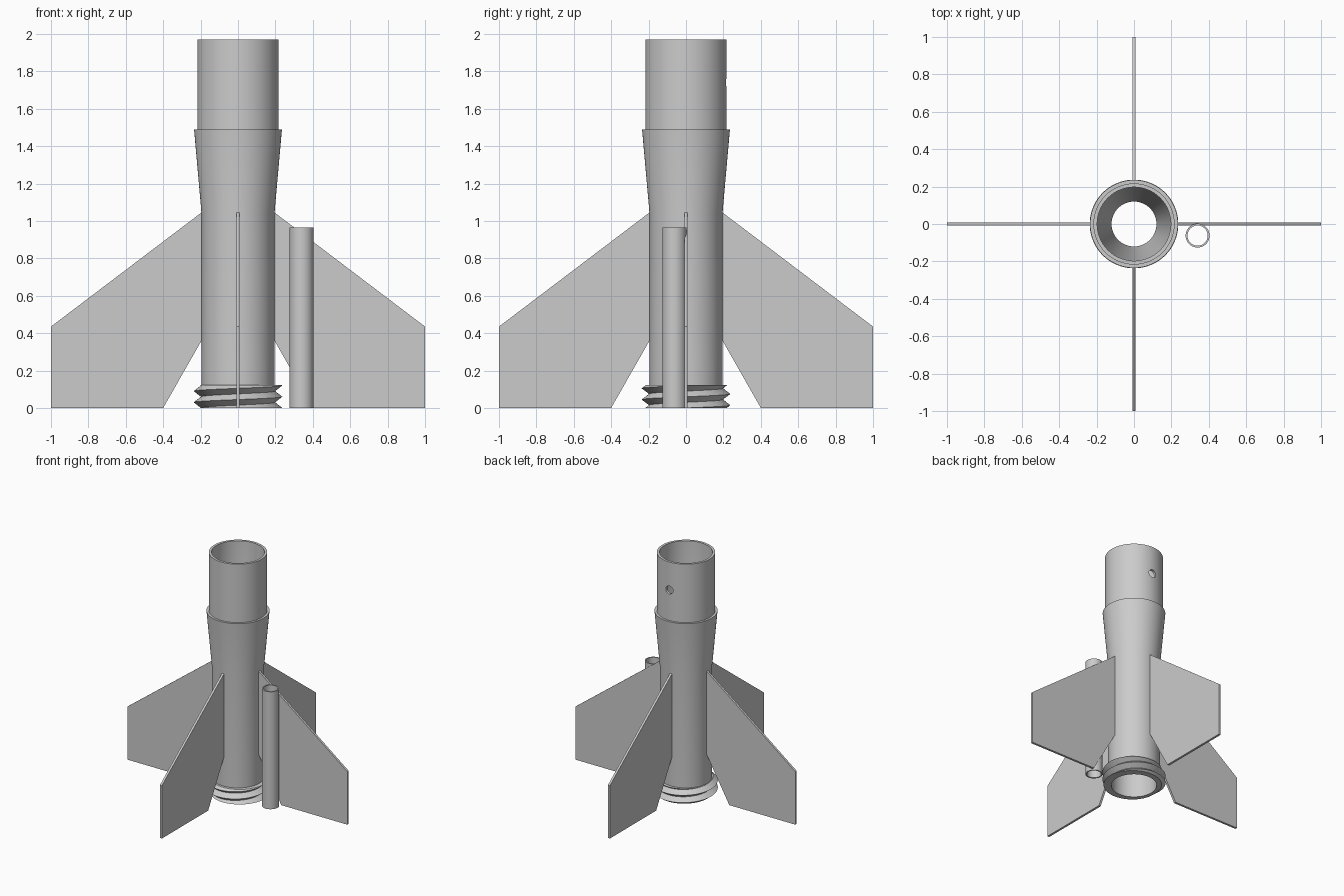
import bpy, bmesh, math
from mathutils import Vector

cube = bpy.data.objects.get("Cube")
if cube:
    bpy.data.objects.remove(cube, do_unlink=True)

SIDES = 64

grey = bpy.data.materials.new("plain_grey")
grey.use_nodes = True
grey.diffuse_color = (0.6, 0.6, 0.6, 1)
grey.node_tree.nodes["Principled BSDF"].inputs["Base Color"].default_value = (0.6, 0.6, 0.6, 1)


def make_object(name, bm):
    bmesh.ops.remove_doubles(bm, verts=bm.verts, dist=1e-5)
    bmesh.ops.recalc_face_normals(bm, faces=bm.faces)
    mesh = bpy.data.meshes.new(name)
    bm.to_mesh(mesh)
    bm.free()
    mesh.materials.append(grey)
    obj = bpy.data.objects.new(name, mesh)
    bpy.context.collection.objects.link(obj)
    return obj


def select_only(obj):
    bpy.ops.object.select_all(action='DESELECT')
    obj.select_set(True)
    bpy.context.view_layer.objects.active = obj


def smooth(obj):
    select_only(obj)
    bpy.ops.object.shade_smooth_by_angle(angle=math.radians(30))


def lathe(name, profile, sides=SIDES):
    """Revolve a closed (radius, height) loop around z."""
    bm = bmesh.new()
    verts = [bm.verts.new((r, 0, z)) for r, z in profile]
    edges = [bm.edges.new((verts[i - 1], verts[i])) for i in range(len(verts))]
    bmesh.ops.spin(bm, geom=verts + edges, cent=(0, 0, 0), axis=(0, 0, 1),
                   angle=math.tau, steps=sides, use_merge=True)
    return make_object(name, bm)


# Hollow body: lower tube, flared collar, upper tube and inner funnel
body = lathe("body_tube", [
    (0.17, 0), (0.195, 0), (0.195, 1.04), (0.235, 1.49), (0.217, 1.49),
    (0.217, 1.97), (0.197, 1.97), (0.197, 1.49), (0.12, 1.06),
    (0.12, 1.0), (0.17, 1.0)])

# Pin hole through the rear wall of the upper tube
bpy.ops.mesh.primitive_cylinder_add(vertices=24, radius=0.033, depth=0.2,
                                    location=(0, 0.22, 1.74),
                                    rotation=(math.pi / 2, 0, 0))
cutter = bpy.context.object
cutter.name = "pin_hole_cutter"
cutter.hide_render = True
cut = body.modifiers.new("pin_hole", 'BOOLEAN')
cut.operation = 'DIFFERENCE'
cut.solver = 'EXACT'
cut.object = cutter
select_only(body)
bpy.ops.object.modifier_apply(modifier=cut.name)
bpy.data.objects.remove(cutter, do_unlink=True)
smooth(body)


# Helical screw thread around the base, trimmed flat at both ends
def thread(name, root, crest, pitch, top):
    bm = bmesh.new()
    columns = []
    for i in range(SIDES + 1):
        turn = i / SIDES
        ring = [(root - 0.01, 0)]
        for k in range(-4, 7):
            z = min(max(pitch * (k / 2 + turn), 0), top)
            phase = (z / pitch - turn) % 1
            ring.append((root + (crest - root) * abs(2 * phase - 1), z))
        ring.append((root - 0.01, top))
        a = turn * math.tau
        columns.append([bm.verts.new((r * math.cos(a), r * math.sin(a), z)) for r, z in ring])
    for left, right in zip(columns, columns[1:]):
        for j in range(len(left) - 1):
            bm.faces.new((left[j], right[j], right[j + 1], left[j + 1]))
    bmesh.ops.dissolve_degenerate(bm, edges=bm.edges, dist=1e-5)
    return make_object(name, bm)


smooth(thread("screw_thread", 0.198, 0.237, 0.06, 0.122))


# Four flat swept fins
def fin(name, angle, half=0.009):
    outline = [(0.18, 1.055), (0.195, 1.045), (1, 0.435), (1, 0),
               (0.4, 0), (0.195, 0.36), (0.18, 0.386)]
    bm = bmesh.new()
    face = bm.faces.new([bm.verts.new((x, -half, z)) for x, z in outline])
    out = bmesh.ops.extrude_face_region(bm, geom=[face])
    moved = [v for v in out["geom"] if isinstance(v, bmesh.types.BMVert)]
    bmesh.ops.translate(bm, verts=moved, vec=Vector((0, 2 * half, 0)))
    obj = make_object(name, bm)
    obj.rotation_euler.z = angle


for i, side in enumerate(("left", "back", "right", "front")):
    fin(side + "_fin", i * math.pi / 2)

# Thin guide tube along the left fin
guide = lathe("guide_tube", [(0.054, 0), (0.064, 0), (0.064, 0.965), (0.054, 0.965)], 48)
guide.location = (0.34, -0.062, 0)
smooth(guide)
